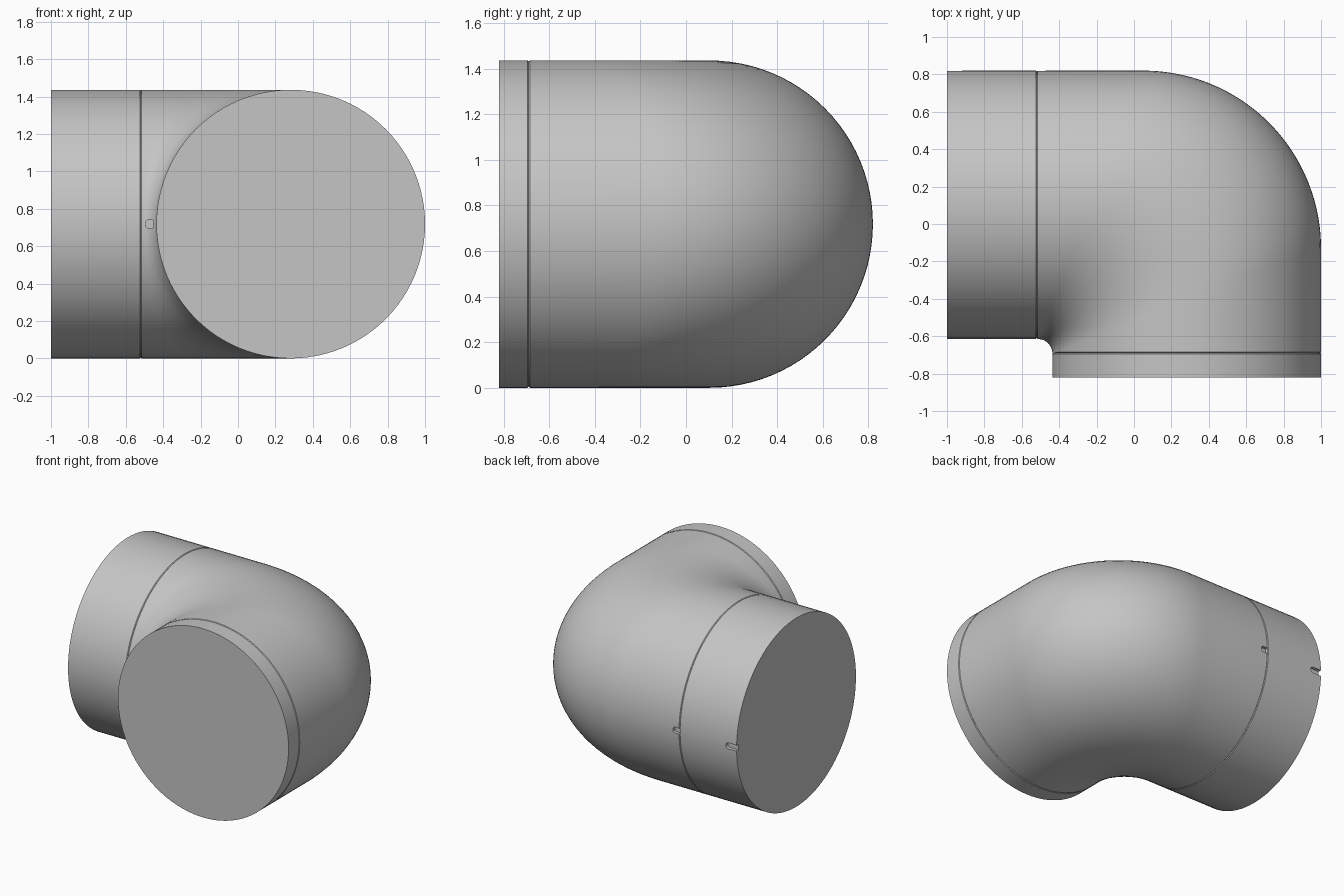
import bpy
import bmesh
from math import sin, cos, pi
from mathutils import Vector

if "Cube" in bpy.data.objects:
    bpy.data.objects.remove(bpy.data.objects["Cube"])

R = 0.718                 # pipe radius, also the height of the axis
SIDES = 96
SEAM = 0.005              # bevel that makes the thin joint lines
END_X, SEAM_X = -1.0, -0.52
END_Y, SEAM_Y = -0.82, -0.69
IN_Y, OUT_Y = -0.615, 0.82    # walls of the pipe running along x
IN_X, OUT_X = -0.436, 1.0     # walls of the pipe running along y

grey = bpy.data.materials.new("plain grey")
grey.use_nodes = True
colour = (0.56, 0.56, 0.56, 1)
grey.diffuse_color = colour
grey.node_tree.nodes["Principled BSDF"].inputs["Base Color"].default_value = colour


def make_object(name, bm):
    bmesh.ops.recalc_face_normals(bm, faces=bm.faces)
    mesh = bpy.data.meshes.new(name)
    bm.to_mesh(mesh)
    bm.free()
    mesh.materials.append(grey)
    obj = bpy.data.objects.new(name, mesh)
    bpy.context.collection.objects.link(obj)
    return obj


def loft(name, sections):
    """Skin elliptical rings given as (inner wall, outer wall, scale)."""
    bm = bmesh.new()
    rings = []
    for inner, outer, scale in sections:
        inner, outer = Vector(inner), Vector(outer)
        mid, half = (inner + outer) / 2, (outer - inner) / 2 * scale
        ring = []
        for i in range(SIDES):
            a = 2 * pi * i / SIDES
            p = mid + half * cos(a)
            ring.append(bm.verts.new((p.x, p.y, R + R * scale * sin(a))))
        rings.append(ring)
    for a, b in zip(rings, rings[1:]):
        for i in range(SIDES):
            j = (i + 1) % SIDES
            bm.faces.new((a[i], a[j], b[j], b[i]))
    bm.faces.new(rings[0])
    bm.faces.new(rings[-1])
    return make_object(name, bm)


def x_ring(x, scale=1):
    return (x, IN_Y), (x, OUT_Y), scale


def y_ring(y, scale=1):
    return (IN_X, y), (OUT_X, y), scale


# Straight collars at both ends
shrink = 1 - SEAM / R
long_collar = loft("long_collar", [
    x_ring(END_X), x_ring(SEAM_X - SEAM), x_ring(SEAM_X, shrink)])
short_collar = loft("short_collar", [
    y_ring(END_Y), y_ring(SEAM_Y - SEAM), y_ring(SEAM_Y, shrink)])

# Elbow: tight inner arc and wide outer arc joined by elliptical rings
inner_r, outer_r = 0.08, 0.95
inner_c = Vector((IN_X - inner_r, IN_Y - inner_r))
outer_c = Vector((OUT_X - outer_r, OUT_Y - outer_r))
STEPS = 40
bend = [x_ring(SEAM_X, shrink), x_ring(SEAM_X + SEAM)]
for k in range(STEPS + 1):
    t = pi / 2 * k / STEPS
    d = Vector((sin(t), cos(t)))
    bend.append((inner_c + d * inner_r, outer_c + d * outer_r, 1))
bend += [y_ring(SEAM_Y + SEAM), y_ring(SEAM_Y, shrink)]
elbow = loft("elbow", bend)


# Small alignment slots at mid height
def cut_slot(target, name, x, y, length):
    bm = bmesh.new()
    bmesh.ops.create_cube(bm, size=1)
    bmesh.ops.scale(bm, vec=(length, 0.05, 0.045), verts=bm.verts)
    bmesh.ops.translate(bm, vec=(x, y, R), verts=bm.verts)
    upright = [e for e in bm.edges
               if abs(e.verts[0].co.y - e.verts[1].co.y) > 0.01]
    bmesh.ops.bevel(bm, geom=upright, offset=0.018, segments=4,
                    profile=0.5, affect='EDGES')
    cutter = make_object(name, bm)
    cutter.hide_render = True
    mod = target.modifiers.new("slot", 'BOOLEAN')
    mod.operation = 'DIFFERENCE'
    mod.solver = 'EXACT'
    mod.object = cutter
    bpy.context.view_layer.objects.active = target
    bpy.ops.object.modifier_apply(modifier=mod.name)
    bpy.data.objects.remove(cutter)


cut_slot(long_collar, "rim_cutter", END_X + 0.03, OUT_Y, 0.12)
cut_slot(elbow, "seam_cutter", SEAM_X + 0.015, OUT_Y, 0.08)
cut_slot(elbow, "inner_cutter", SEAM_X + 0.05, IN_Y - 0.005, 0.05)

# Smooth walls with crisp rims
for obj in (long_collar, elbow, short_collar):
    bpy.ops.object.select_all(action='DESELECT')
    obj.select_set(True)
    bpy.context.view_layer.objects.active = obj
    bpy.ops.object.shade_smooth_by_angle(angle=pi / 6)
